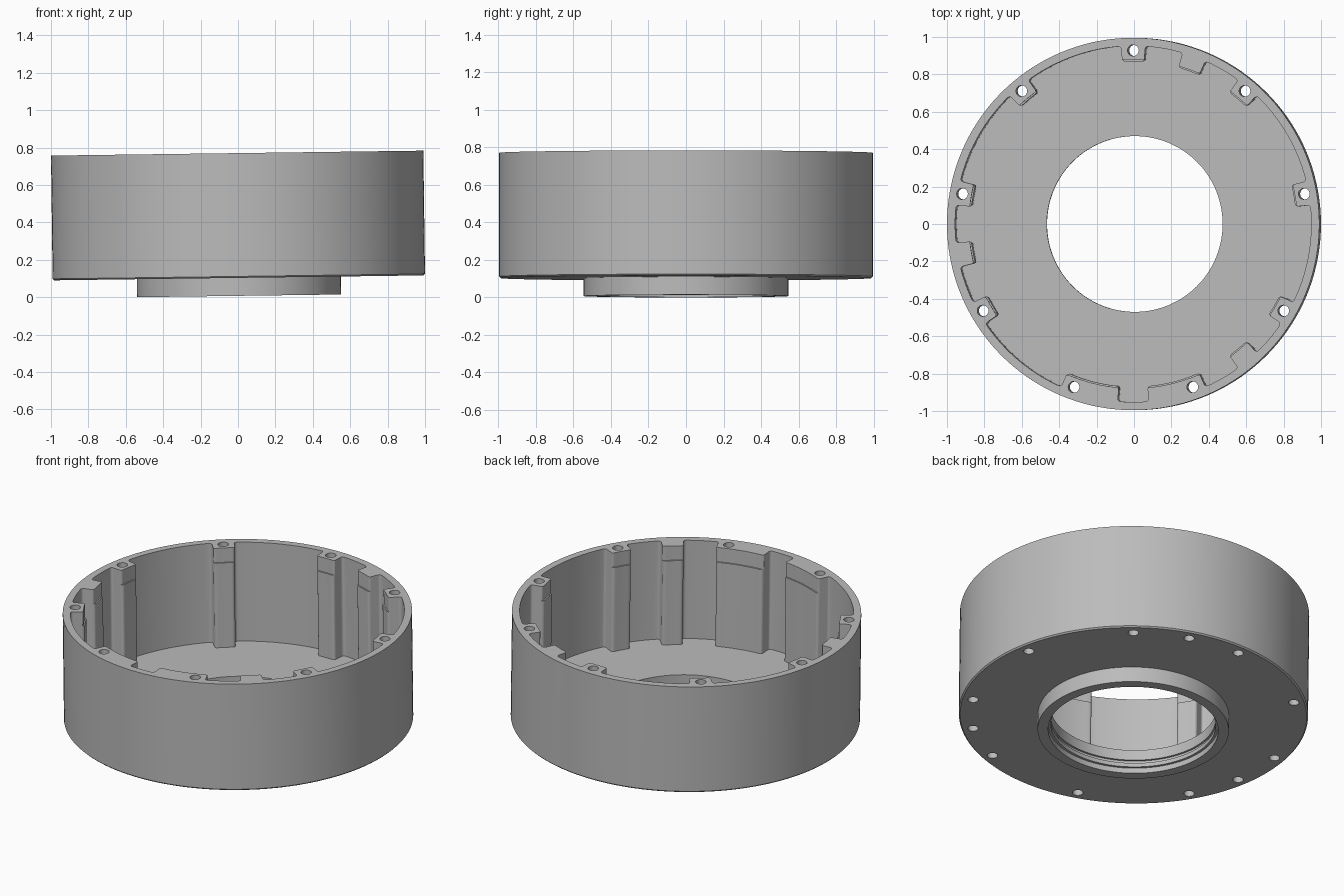
import bpy, bmesh, math
from mathutils import Matrix, Vector

cube = bpy.data.objects.get("Cube")
if cube:
    bpy.data.objects.remove(cube, do_unlink=True)

TOP, FLOOR, BASE, R = 0.77, 0.15, 0.103, 0.9955
LUGS = [10 + 40 * i for i in range(9)]
RIBS = [70, 190, 310]


def make_object(name, bm):
    bmesh.ops.recalc_face_normals(bm, faces=bm.faces)
    mesh = bpy.data.meshes.new(name)
    bm.to_mesh(mesh)
    bm.free()
    obj = bpy.data.objects.new(name, mesh)
    bpy.context.collection.objects.link(obj)
    return obj


def polar(r, deg, z=0.0):
    a = math.radians(deg)
    return Vector((r * math.cos(a), r * math.sin(a), z))


def lathe(name, profile, steps=144):
    bm = bmesh.new()
    verts = [bm.verts.new((r, 0, z)) for r, z in profile]
    edges = [bm.edges.new((v, verts[i - 1])) for i, v in enumerate(verts)]
    bmesh.ops.spin(bm, geom=verts + edges, cent=(0, 0, 0), axis=(0, 0, 1),
                   angle=math.tau, steps=steps, use_merge=True)
    bmesh.ops.remove_doubles(bm, verts=bm.verts, dist=1e-5)
    return make_object(name, bm)


def cavity(name, r_wall, r_in, half, slot, z0, z1):
    """Prism whose outline steps inward at every lug, rib and pad."""
    inner = [(a - half, a + half) for a in LUGS + RIBS if a not in (250, 290)]
    inner += [(250 - half, 270 - slot), (270 + slot, 290 + half)]
    inner.sort()
    bm = bmesh.new()
    outline, corners = [], []
    for i, (a0, a1) in enumerate(inner):
        nxt = inner[(i + 1) % len(inner)][0]
        if nxt < a1:
            nxt += 360
        for r, start, end in ((r_in, a0, a1), (r_wall, a1, nxt)):
            n = math.ceil((end - start) / 2.5)
            arc = [bm.verts.new(polar(r, start + (end - start) * k / n, z0))
                   for k in range(n + 1)]
            outline += arc
            corners += [arc[0], arc[-1]]
    bm.faces.new(outline)
    bmesh.ops.bevel(bm, geom=corners, affect='VERTICES', offset=0.016,
                    offset_type='OFFSET', segments=4, profile=0.5, clamp_overlap=True)
    ext = bmesh.ops.extrude_face_region(bm, geom=list(bm.faces))
    bmesh.ops.translate(bm, vec=(0, 0, z1 - z0),
                        verts=[g for g in ext["geom"] if isinstance(g, bmesh.types.BMVert)])
    return make_object(name, bm)


def drills(name, angles, z0, z1):
    bm = bmesh.new()
    for a in angles:
        bmesh.ops.create_cone(bm, cap_ends=True, segments=24, radius1=0.03, radius2=0.03,
                              depth=z1 - z0,
                              matrix=Matrix.Translation(polar(0.928, a, (z0 + z1) / 2)))
    return make_object(name, bm)


def cut(target, cutter):
    mod = target.modifiers.new("cut", 'BOOLEAN')
    mod.operation, mod.solver, mod.object = 'DIFFERENCE', 'EXACT', cutter
    bpy.context.view_layer.objects.active = target
    bpy.ops.object.modifier_apply(modifier=mod.name)
    bpy.data.objects.remove(cutter, do_unlink=True)


# Turned body with boss, stepped bore and seal groove
housing = lathe("housing", [
    (0.47, TOP), (R, TOP), (R, BASE + 0.008), (R - 0.008, BASE),
    (0.545, BASE), (0.545, 0.007), (0.485, 0.007), (0.485, 0.04),
    (0.47, 0.04), (0.47, 0.065), (0.482, 0.065), (0.482, 0.085), (0.47, 0.085)])

# Inner cavity, leaving lugs, ribs and the slotted pad; slight relief near the rim
cut(housing, cavity("cavity_cutter", 0.952, 0.87, 3.9, 5.0, FLOOR, TOP + 0.1))
cut(housing, cavity("relief_cutter", 0.945, 0.878, 4.1, 4.8, TOP - 0.09, TOP + 0.1))

# Screw holes: through the lugs, blind under the ribs
cut(housing, drills("lug_drill", LUGS, -0.1, TOP + 0.2))
cut(housing, drills("rib_drill", RIBS, -0.1, 0.45))

# Slight lean to the side
tilt = -0.0133
housing.data.transform(Matrix.Translation((0.0058, 0, 0)) @ Matrix.Rotation(tilt, 4, 'Y'))

# Plain metal grey
mat = bpy.data.materials.new("metal_grey")
mat.use_nodes = True
grey = (0.5, 0.5, 0.5, 1)
mat.diffuse_color = grey
mat.node_tree.nodes["Principled BSDF"].inputs["Base Color"].default_value = grey
housing.data.materials.clear()
housing.data.materials.append(mat)

bpy.ops.object.select_all(action='DESELECT')
housing.select_set(True)
bpy.context.view_layer.objects.active = housing
bpy.ops.object.shade_smooth_by_angle(angle=math.radians(30))
